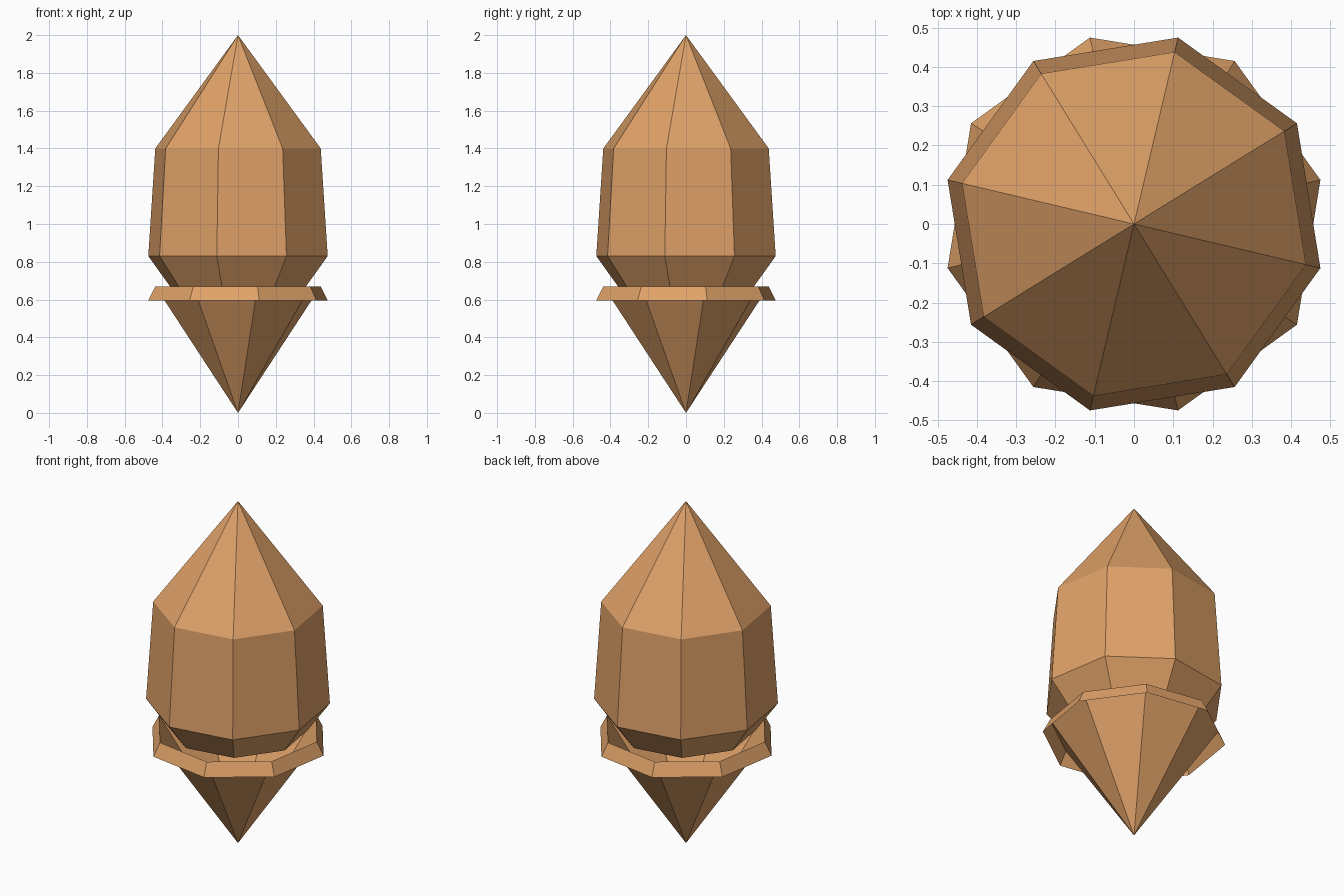
import bpy
import bmesh
from math import cos, sin, radians, tau

SIDES = 8
TWIST = 13.3

cube = bpy.data.objects.get("Cube")
if cube:
    bpy.data.objects.remove(cube, do_unlink=True)

amber = bpy.data.materials.new("amber")
amber.use_nodes = True
colour = (0.74, 0.36, 0.14, 1)
amber.diffuse_color = colour
amber.node_tree.nodes["Principled BSDF"].inputs["Base Color"].default_value = colour


def lathe(name, profile, twist, cap_bottom=False):
    """Flat-faced turned shell; profile is (radius, height) from bottom to top."""
    bm = bmesh.new()
    rings = []
    for radius, z in profile:
        if radius == 0:
            rings.append([bm.verts.new((0, 0, z))] * SIDES)
        else:
            angles = [radians(twist) + tau * i / SIDES for i in range(SIDES)]
            rings.append([bm.verts.new((radius * cos(a), radius * sin(a), z))
                          for a in angles])
    for low, high in zip(rings, rings[1:]):
        for i in range(SIDES):
            j = (i + 1) % SIDES
            corners = [low[i], low[j], high[j], high[i]]
            bm.faces.new(list(dict.fromkeys(corners)))
    if cap_bottom:
        bm.faces.new(rings[0][::-1])
    mesh = bpy.data.meshes.new(name)
    bm.to_mesh(mesh)
    bm.free()
    mesh.materials.append(amber)
    obj = bpy.data.objects.new(name, mesh)
    bpy.context.collection.objects.link(obj)
    return obj


# Upper crystal: tapered underside, tall body and pointed roof
lathe("upper_crystal", [(0.37, 0.67), (0.488, 0.83), (0.45, 1.4), (0, 2)],
      -TWIST, cap_bottom=True)

# Lower spike: hollow cup open at the top
lathe("lower_spike", [(0, 0), (0.45, 0.67)], TWIST)

# Collar: sloping skirt hanging from the rim of the spike
lathe("collar", [(0.488, 0.595), (0.45, 0.67)], TWIST)
